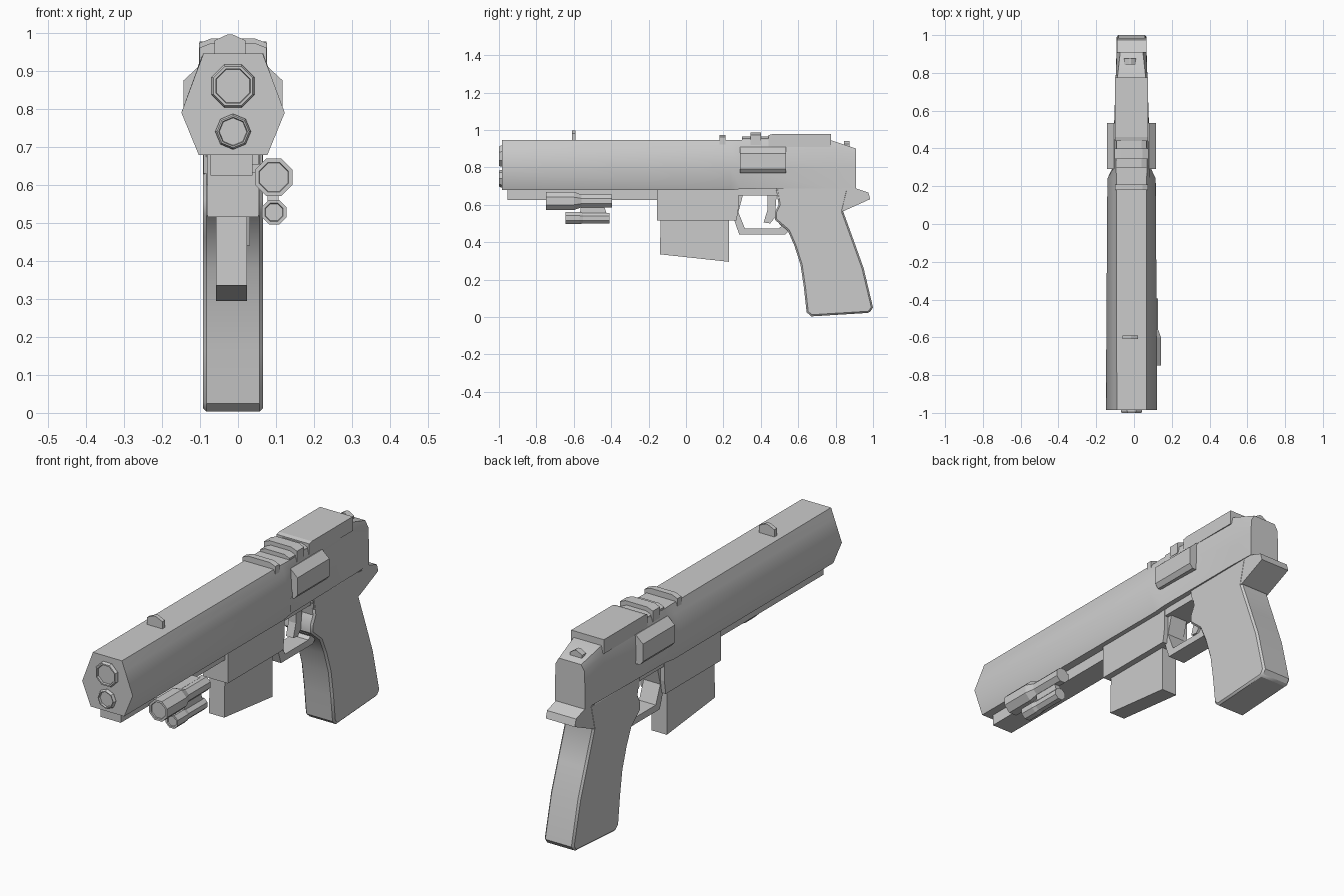
import bpy, bmesh, math
from mathutils import Vector

if "Cube" in bpy.data.objects:
    bpy.data.objects.remove(bpy.data.objects["Cube"])

CX = -0.013  # centre plane of the body


def make(name, verts, faces, bevel=0, smooth=None):
    bm = bmesh.new()
    vs = [bm.verts.new(v) for v in verts]
    for f in faces:
        bm.faces.new([vs[i] for i in f])
    bmesh.ops.recalc_face_normals(bm, faces=bm.faces[:])
    me = bpy.data.meshes.new(name)
    bm.to_mesh(me)
    bm.free()
    ob = bpy.data.objects.new(name, me)
    bpy.context.collection.objects.link(ob)
    if bevel:
        m = ob.modifiers.new("edge_bevel", 'BEVEL')
        m.width, m.segments, m.limit_method = bevel, 1, 'ANGLE'
        m.angle_limit = math.radians(50)
    if smooth:
        bpy.ops.object.select_all(action='DESELECT')
        bpy.context.view_layer.objects.active = ob
        ob.select_set(True)
        bpy.ops.object.shade_smooth_by_angle(angle=math.radians(smooth))
    return ob


def loft(name, rings, **kw):
    n = len(rings[0])
    verts = [p for r in rings for p in r]
    faces = [(k * n + i, k * n + (i + 1) % n, (k + 1) * n + (i + 1) % n, (k + 1) * n + i)
             for k in range(len(rings) - 1) for i in range(n)]
    faces += [tuple(range(n)), tuple(range((len(rings) - 1) * n, len(rings) * n))]
    return make(name, verts, faces, **kw)


def side_prism(name, prof, half, cx=CX, **kw):
    return loft(name, [[(cx + s * half, y, z) for y, z in prof] for s in (-1, 1)], **kw)


def front_prism(name, prof, y0, y1, **kw):
    return loft(name, [[(x, y, z) for x, z in prof] for y in (y0, y1)], **kw)


def box(name, x0, x1, y0, y1, z0, z1):
    return front_prism(name, [(x0, z0), (x1, z0), (x1, z1), (x0, z1)], y0, y1)


def turned(name, x, z, steps, turn=0.5):
    """Eight-sided part along y from (y, radius) steps."""
    rings = []
    for y, r in steps:
        rings.append([(x + r * math.cos((i + turn) * math.pi / 4), y,
                       z + r * math.sin((i + turn) * math.pi / 4)) for i in range(8)])
    return loft(name, rings)


# Main body: six-sided in front, slab-sided at the back
def section(y, ht, hs, hw, hb, zt=0.945, zs=0.9, zb=0.678):
    right = [(ht, zt), (hs, zs), (hw, 0.79), (hb, zb)]
    return [(CX + x, y, z) for x, z in right] + [(CX - x, y, z) for x, z in reversed(right)]


loft("body", [section(-0.985, 0.078, 0.095, 0.136, 0.09),
              section(0.24, 0.08, 0.096, 0.128, 0.09),
              section(0.30, 0.082, 0.094, 0.1, 0.088, zb=0.685),
              section(0.775, 0.075, 0.084, 0.084, 0.084, zb=0.688),
              section(0.91, 0.06, 0.078, 0.08, 0.08, zt=0.9, zs=0.87, zb=0.688)], smooth=50)

# Muzzle rings with shallow recesses
for name, z, r, ri, t in (("upper_muzzle", 0.86, 0.061, 0.049, 0.5), ("lower_muzzle", 0.74, 0.047, 0.038, 0)):
    turned(name, CX, z, [(-0.975, r), (-0.99, r), (-1.0, r - 0.005), (-1.0, ri), (-0.99, ri - 0.002)], t)

# Rail, magazine well, magazine and frame
box("under_rail", -0.072, 0.038, -0.955, -0.14, 0.625, 0.69)
side_prism("magazine_well", [(-0.155, 0.69), (-0.155, 0.515), (0.27, 0.515), (0.28, 0.58), (0.28, 0.69)], 0.067)
side_prism("magazine", [(-0.135, 0.53), (-0.14, 0.335), (0.23, 0.295), (0.23, 0.53)], 0.041, -0.017)
box("lower_frame", -0.075, 0.05, 0.27, 0.5, 0.65, 0.695)

# Grip and overhanging tang
side_prism("grip", [(0.48, 0.69), (0.495, 0.6), (0.475, 0.56), (0.475, 0.52), (0.545, 0.46), (0.58, 0.38),
                    (0.612, 0.28), (0.63, 0.16), (0.645, 0.025), (0.67, 0.003), (0.98, 0.022),
                    (1.0, 0.05), (0.95, 0.26), (0.9, 0.40), (0.84, 0.565), (0.87, 0.69)],
           0.079, bevel=0.009, smooth=35)
side_prism("grip_tang", [(0.48, 0.695), (0.49, 0.63), (0.82, 0.56), (0.845, 0.567), (0.985, 0.63),
                         (0.975, 0.665), (0.9, 0.69)], 0.078)

# Trigger guard and trigger
outer = [(0.257, 0.52), (0.285, 0.44), (0.53, 0.44), (0.545, 0.455), (0.515, 0.51)]
inner = [(0.495, 0.5), (0.51, 0.485), (0.495, 0.472), (0.315, 0.472), (0.28, 0.56), (0.305, 0.655), (0.257, 0.655)]
side_prism("trigger_guard", outer + inner, 0.045)
side_prism("trigger", [(0.435, 0.66), (0.435, 0.57), (0.415, 0.505), (0.45, 0.5), (0.475, 0.53), (0.485, 0.66)], 0.02)

# Side blocks, one on each flank
for s, side in ((1, "right"), (-1, "left")):
    front_prism(side + "_side_block", [(CX + s * x, z) for x, z in
                ((0.06, 0.77), (0.113, 0.77), (0.13, 0.79), (0.13, 0.875), (0.092, 0.91), (0.06, 0.91))], 0.29, 0.535)


# Saddle bands and rear cover on top
def saddle(name, y0, y1, hw, z0, z1):
    front_prism(name, [(CX - hw, z0), (CX - hw, z1 - 0.012), (CX - hw * 0.65, z1), (CX + hw * 0.65, z1),
                       (CX + hw, z1 - 0.012), (CX + hw, z0)], y0, y1)


saddle("front_band", 0.18, 0.21, 0.088, 0.915, 0.973)
saddle("band_base", 0.30, 0.44, 0.08, 0.925, 0.965)
saddle("rear_band", 0.345, 0.40, 0.089, 0.92, 0.985)
side_prism("rear_cover", [(0.44, 0.908), (0.44, 0.972), (0.46, 0.977), (0.775, 0.977), (0.775, 0.908)], 0.088)

# Sights
for name, y0, y1, z0, z1 in (("front_sight", -0.61, -0.59, 0.93, 0.996), ("rear_sight", 0.845, 0.875, 0.89, 0.942)):
    h = 0.041 if name == "front_sight" else 0.032
    c = -0.021
    front_prism(name, [(c - h, z0), (c - h, z1 - 0.016), (c - 0.006, z1), (c + 0.006, z1),
                       (c + h, z1 - 0.016), (c + h, z0)], y0, y1)

# Lamp and small pointer on the right of the rail
turned("lamp", 0.094, 0.62, [(-0.742, 0.04), (-0.748, 0.042), (-0.748, 0.053), (-0.6, 0.053),
                             (-0.56, 0.037), (-0.395, 0.037)])
turned("pointer", 0.095, 0.528, [(-0.64, 0.024), (-0.645, 0.026), (-0.645, 0.035), (-0.57, 0.035),
                                 (-0.55, 0.03), (-0.41, 0.03)])
box("lamp_mount", 0.03, 0.09, -0.7, -0.42, 0.632, 0.655)
side_prism("pointer_mount", [(-0.56, 0.6), (-0.57, 0.54), (-0.42, 0.54), (-0.44, 0.6)], 0.015, 0.092)
